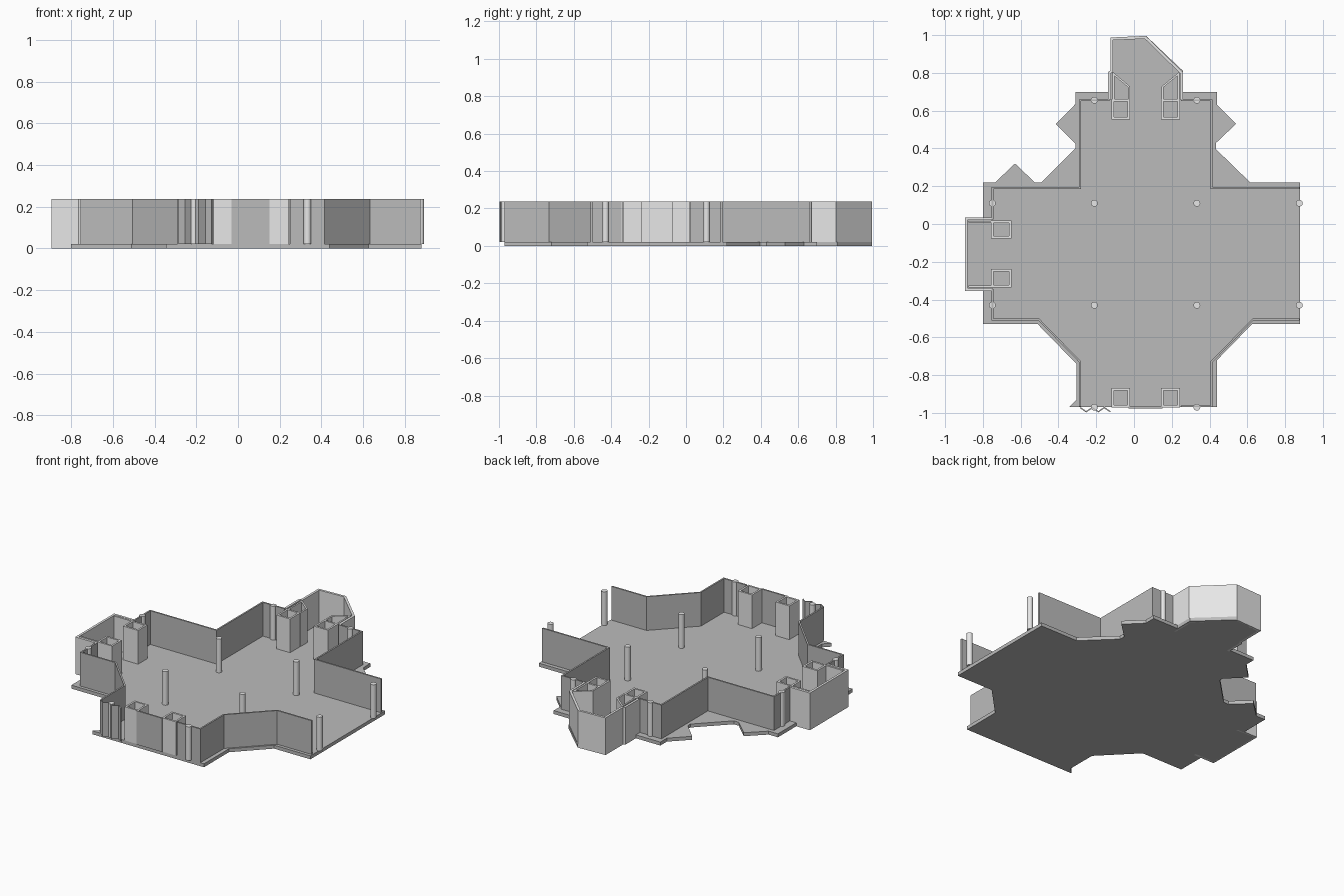
import bpy, bmesh
from mathutils import Vector

if "Cube" in bpy.data.objects:
    bpy.data.objects.remove(bpy.data.objects["Cube"])

FLOOR, TOP = 0.022, 0.236


def material(name, v):
    m = bpy.data.materials.new(name)
    m.diffuse_color = (v, v, v, 1)
    m.use_nodes = True
    m.node_tree.nodes["Principled BSDF"].inputs["Base Color"].default_value = m.diffuse_color
    return m


GREY = material("mid_grey", 0.5)
LIGHT = material("light_grey", 0.8)


def finish(bm, name, mat):
    bmesh.ops.recalc_face_normals(bm, faces=bm.faces[:])
    me = bpy.data.meshes.new(name)
    bm.to_mesh(me)
    bm.free()
    me.materials.append(mat)
    ob = bpy.data.objects.new(name, me)
    bpy.context.collection.objects.link(ob)
    return ob


def slab(name, pts, z0, z1, mat):
    """Extrude a flat outline upward."""
    bm = bmesh.new()
    f = bm.faces.new([bm.verts.new((x, y, z0)) for x, y in pts])
    up = bmesh.ops.extrude_face_region(bm, geom=[f], use_keep_orig=True)["geom"]
    bmesh.ops.translate(bm, vec=(0, 0, z1 - z0),
                        verts=[g for g in up if isinstance(g, bmesh.types.BMVert)])
    return finish(bm, name, mat)


def wall(name, pts, mat, t=0.01, z0=FLOOR, closed=False):
    """Thin mitred wall centred on a plan polyline."""
    p = [Vector(q) for q in pts]
    n = len(p)
    bm = bmesh.new()
    rings = []
    for i in range(n):
        a = p[i] - p[i - 1] if (i or closed) else p[1] - p[0]
        b = p[(i + 1) % n] - p[i] if (i < n - 1 or closed) else a
        na = Vector((-a.y, a.x)).normalized()
        nb = Vector((-b.y, b.x)).normalized()
        m = (na + nb).normalized()
        m = m * (t / 2 / max(m.dot(na), 0.3))
        rings.append([bm.verts.new((*(p[i] + s * m), z))
                      for s, z in ((1, z0), (-1, z0), (-1, TOP), (1, TOP))])
    for i in range(n if closed else n - 1):
        r, s = rings[i], rings[(i + 1) % n]
        for k in range(4):
            bm.faces.new((r[k], r[(k + 1) % 4], s[(k + 1) % 4], s[k]))
    if not closed:
        bm.faces.new(rings[0])
        bm.faces.new(rings[-1])
    return finish(bm, name, mat)


def shaft(name, x0, x1, y0, y1):
    wall(name, [(x0, y0), (x1, y0), (x1, y1), (x0, y1)], LIGHT, 0.012, closed=True)


# floor plate with pointed canopies along the rear edges
slab("floor_plate", [
    (-.8, -.53), (-.51, -.53), (-.305, -.74), (-.305, -.93), (-.345, -.97),
    (.44, -.97), (.44, -.72), (.625, -.53), (.88, -.53), (.88, .22),
    (.615, .22), (.435, .395), (.435, .43), (.54, .53), (.44, .63), (.44, .7),
    (.26, .7), (.26, .81), (.065, .995), (.05, .985), (-.125, .985), (-.125, .7),
    (-.31, .7), (-.31, .635), (-.415, .53), (-.31, .425), (-.31, .4),
    (-.49, .22), (-.525, .22), (-.63, .32), (-.735, .22), (-.8, .22),
    (-.8, .035), (-.893, .035), (-.893, -.353), (-.8, -.353)], 0, FLOOR, GREY)

# perimeter walls
wall("north_west_wall", [(-.75, .025), (-.75, .19), (-.285, .19), (-.285, .655), (-.13, .655)], GREY)
wall("north_east_wall", [(.25, .655), (.41, .655), (.41, .19), (.875, .19)], GREY)
wall("south_west_wall", [(-.75, -.345), (-.75, -.505), (-.505, -.505),
                         (-.285, -.73), (-.285, -.965)], GREY)
wall("south_east_wall", [(.875, -.505), (.63, -.505), (.41, -.73), (.41, -.965), (.25, -.965)], GREY)
wall("front_door_panel", [(-.03, -.972), (.15, -.972)], GREY)

# folded screen beside the front door
wall("folded_screen", [(-.285 + .032 * i, -.972 - (.022 if i % 2 else 0)) for i in range(6)],
     GREY, 0.006)

# west bay
wall("west_bay_wall", [(-.75, .028), (-.888, .028), (-.888, -.347), (-.75, -.347)],
     LIGHT, 0.015, 0)
for i, (a, b) in enumerate(((-.07, .012), (-.33, -.245))):
    shaft(f"west_shaft_{i}", -.75, -.655, a, b)
    wall(f"west_shaft_side_{i}", [(-.875, (.012, -.33)[i]), (-.75, (.012, -.33)[i])], LIGHT)

# north annex with slanted corner
wall("annex_outer_wall", [(-.13, .66), (-.13, .8), (-.118, .81), (-.118, .98), (.06, .988),
                          (.252, .8), (.252, .66)], LIGHT, 0.015, 0)
wall("annex_inner_west", [(-.108, .65), (-.108, .795), (-.025, .725), (-.025, .655)], LIGHT)
wall("annex_inner_east", [(.235, .65), (.235, .795), (.15, .725), (.15, .655)], LIGHT)

# paired shafts at the north and south entrances
for side, a, b in (("north", .56, .655), ("south", -.965, -.875)):
    shaft(f"{side}_shaft_west", -.112, -.028, a, b)
    shaft(f"{side}_shaft_east", .15, .237, a, b)

# round columns on a regular grid
spots = [(x, y) for x in (-.75, -.21, .333, .875) for y in (.11, -.43)]
spots += [(x, y) for x in (-.21, .333) for y in (.655, -.97)]
for i, (x, y) in enumerate(spots):
    bpy.ops.mesh.primitive_cylinder_add(vertices=20, radius=.018, depth=TOP - FLOOR,
                                        location=(x, y, (TOP + FLOOR) / 2))
    ob = bpy.context.object
    ob.name = f"column_{i}"
    ob.data.materials.append(LIGHT)
    bpy.ops.object.shade_smooth_by_angle()
